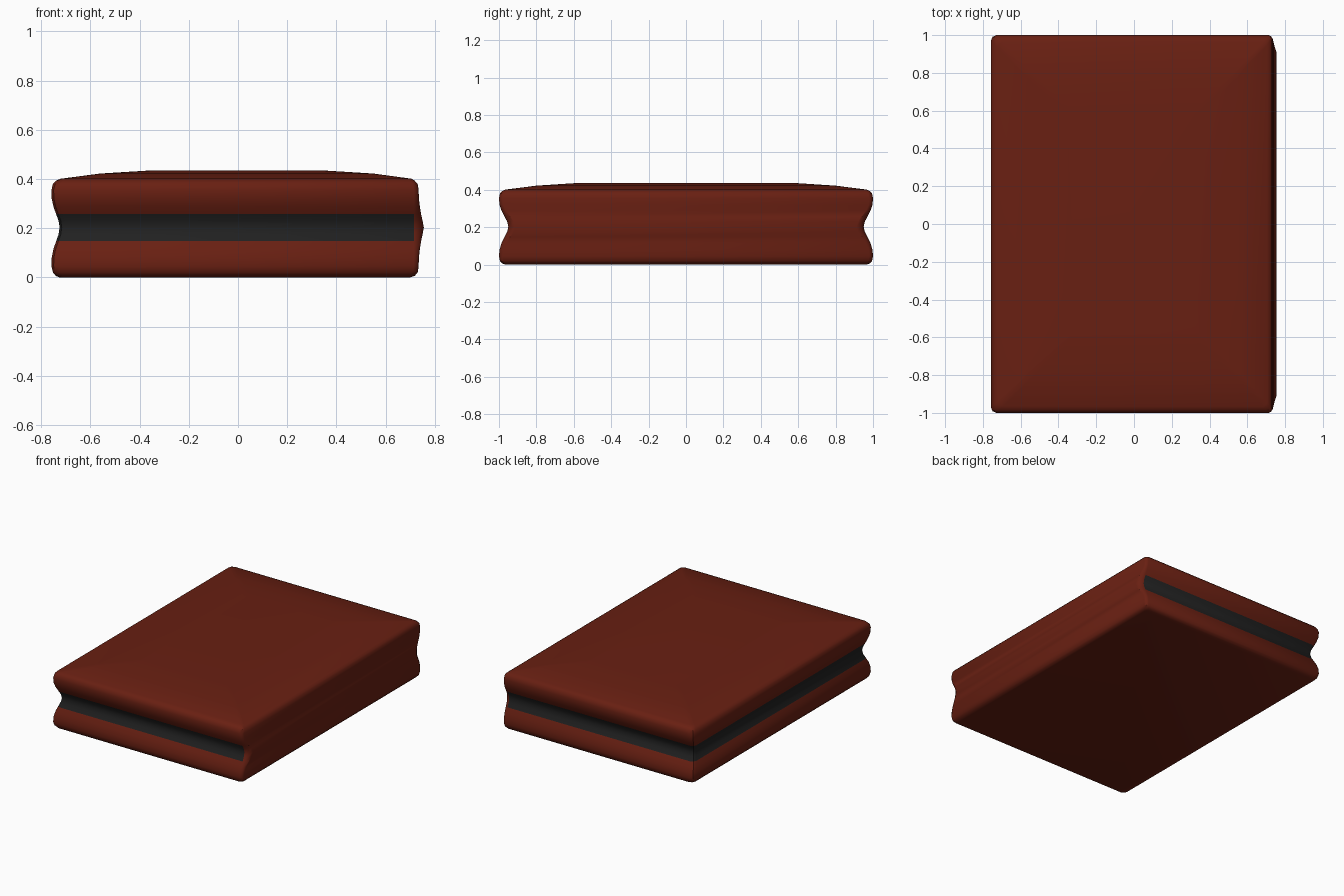
import bpy, bmesh

if "Cube" in bpy.data.objects:
    bpy.data.objects.remove(bpy.data.objects["Cube"])

def material(name, color):
    m = bpy.data.materials.new(name)
    m.diffuse_color = color
    m.use_nodes = True
    m.node_tree.nodes["Principled BSDF"].inputs["Base Color"].default_value = m.diffuse_color
    return m

# Cross-section rows from bottom to top: z, left x, right x, half depth in y
ROWS = [
    (0.000, -0.725, 0.700, 0.965), (0.006, -0.740, 0.718, 0.983),
    (0.020, -0.752, 0.730, 0.995), (0.045, -0.758, 0.734, 1.000),
    (0.080, -0.757, 0.735, 0.997), (0.115, -0.750, 0.739, 0.986),
    (0.147, -0.739, 0.744, 0.970), (0.175, -0.729, 0.750, 0.956),
    (0.203, -0.725, 0.755, 0.950), (0.230, -0.729, 0.750, 0.956),
    (0.257, -0.739, 0.744, 0.970), (0.288, -0.750, 0.739, 0.986),
    (0.320, -0.757, 0.735, 0.997), (0.355, -0.758, 0.734, 1.000),
    (0.380, -0.752, 0.730, 0.995), (0.393, -0.740, 0.718, 0.983),
    (0.401, -0.720, 0.705, 0.965),
    # gently domed top
    (0.422, -0.560, 0.550, 0.800), (0.435, -0.350, 0.340, 0.600),
]
BAND_ROWS = range(6, 10)

def outline(xl, xr, y):
    """Half outline (y > 0), mirrored to close the loop."""
    c = 0.03                                   # rounded fore-edge corner
    xe = min(0.715, xr - 0.02)                 # spine corner start
    d = 0.02 + max(0, xr - 0.735)
    half = [(xr, y - d), ((xe + 2 * xr) / 3, y - d * 0.4), (xe, y),
            (xl + c, y), (xl + c * 0.3, y - c * 0.3), (xl, y - c)]
    return half + [(px, -py) for px, py in reversed(half)]

bm = bmesh.new()
rings = [[bm.verts.new((x, y, z)) for x, y in outline(xl, xr, h)]
         for z, xl, xr, h in ROWS]
n = len(rings[0])
for r in range(len(rings) - 1):
    for i in range(n):
        j = (i + 1) % n
        f = bm.faces.new((rings[r][i], rings[r][j], rings[r + 1][j], rings[r + 1][i]))
        # dark pages band on the two ends and the fore edge, not on the spine
        f.material_index = 1 if r in BAND_ROWS and 2 <= i <= n - 4 else 0
bm.faces.new(rings[-1])
bm.faces.new(rings[0][::-1])
bmesh.ops.recalc_face_normals(bm, faces=bm.faces)

mesh = bpy.data.meshes.new("closed_book")
bm.to_mesh(mesh)
bm.free()
book = bpy.data.objects.new("closed_book", mesh)
bpy.context.collection.objects.link(book)
mesh.materials.append(material("red_cover", (0.14, 0.014, 0.006, 1)))
mesh.materials.append(material("dark_band", (0.015, 0.015, 0.015, 1)))

bpy.context.view_layer.objects.active = book
book.select_set(True)
bpy.ops.object.shade_smooth_by_angle(angle=0.6)
